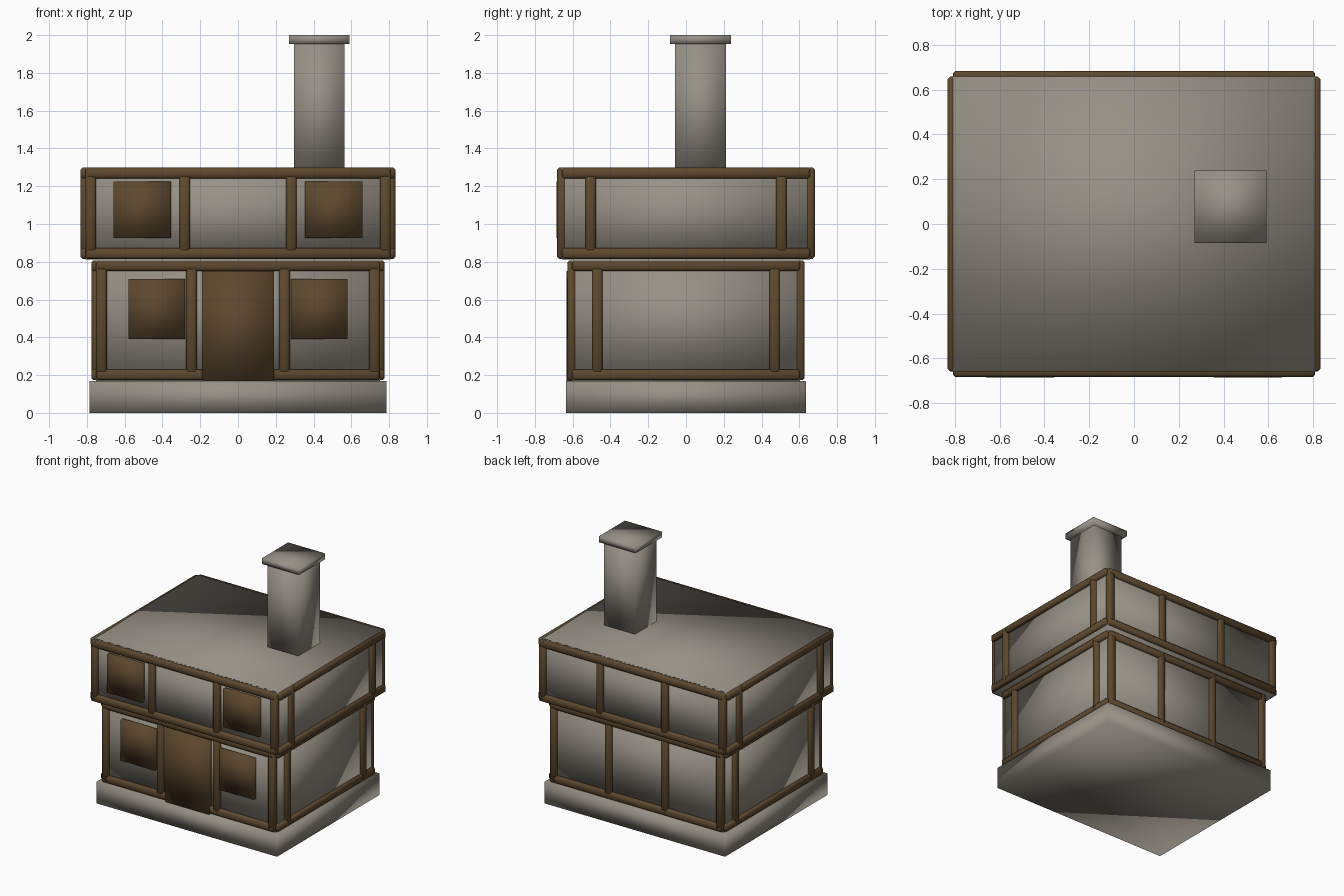
import bpy, bmesh

if "Cube" in bpy.data.objects:
    bpy.data.objects.remove(bpy.data.objects["Cube"])


def material(name, rgb):
    m = bpy.data.materials.new(name)
    m.diffuse_color = (*rgb, 1.0)
    m.use_nodes = True
    m.node_tree.nodes["Principled BSDF"].inputs["Base Color"].default_value = m.diffuse_color
    return m


STONE = material("grey plaster", (0.31, 0.285, 0.24))
WOOD = material("brown timber", (0.11, 0.065, 0.027))


def box(name, x, y, z, mat, bevel=0.0):
    """Smooth-shaded box from (min, max) ranges, optionally chamfered."""
    bm = bmesh.new()
    bmesh.ops.create_cube(bm, size=1.0)
    for v in bm.verts:
        v.co = [(lo + hi) / 2 + c * (hi - lo) for c, (lo, hi) in zip(v.co, (x, y, z))]
    if bevel:
        bmesh.ops.bevel(bm, geom=bm.edges[:], offset=bevel, segments=1, affect='EDGES')
    for f in bm.faces:
        f.smooth = True
    me = bpy.data.meshes.new(name)
    bm.to_mesh(me)
    bm.free()
    me.materials.append(mat)
    ob = bpy.data.objects.new(name, me)
    bpy.context.collection.objects.link(ob)
    return ob


W = 0.057   # timber width
P = 0.025   # how far timbers stand out from the wall


def timber(name, x, y, z):
    box(name, x, y, z, WOOD, bevel=0.011)


def storey(name, hx, hy, z0, z1, front_posts, side_post):
    """Plaster block with a timber frame on all four walls."""
    box(name + "_walls", (-hx, hx), (-hy, hy), (z0, z1), STONE)
    lo, hi = z0 + 0.004, z1
    for s in (-1, 1):
        fy = (s * hy - P, s * hy + P)
        sx = (s * hx - P, s * hx + P)
        # horizontal rails
        for r in ((lo, lo + W), (hi - W, hi)):
            timber(name + "_long_rail", (-hx, hx), fy, r)
            timber(name + "_side_rail", sx, (-hy, hy), r)
        # upright posts
        for m in (-1, 1):
            for p in front_posts:
                timber(name + "_long_post", (m * p - W / 2, m * p + W / 2), fy, (lo, hi))
            timber(name + "_side_post", sx,
                   (m * side_post - W / 2, m * side_post + W / 2), (lo, hi))


# stone footing and the two storeys
box("footing", (-0.785, 0.785), (-0.636, 0.636), (0, 0.17), STONE)
storey("lower", 0.751, 0.603, 0.17, 0.808, (0.246, 0.723), 0.47)
storey("upper", 0.808, 0.657, 0.812, 1.298, (0.282, 0.78), 0.505)

# door and windows on the front
box("door", (-0.19, 0.19), (-0.632, -0.59), (0.17, 0.75), WOOD)
for s in (-1, 1):
    box("lower_window", sorted((s * 0.28, s * 0.58)), (-0.63, -0.59), (0.39, 0.71), WOOD)
    box("upper_window", sorted((s * 0.355, s * 0.66)), (-0.685, -0.64), (0.925, 1.225), WOOD)

# chimney with cap
cx, cy = 0.43, 0.077
for name, h, z in (("chimney_shaft", 0.134, (1.25, 1.96)), ("chimney_cap", 0.161, (1.953, 2.0))):
    box(name, (cx - h, cx + h), (cy - h, cy + h), z, STONE)
